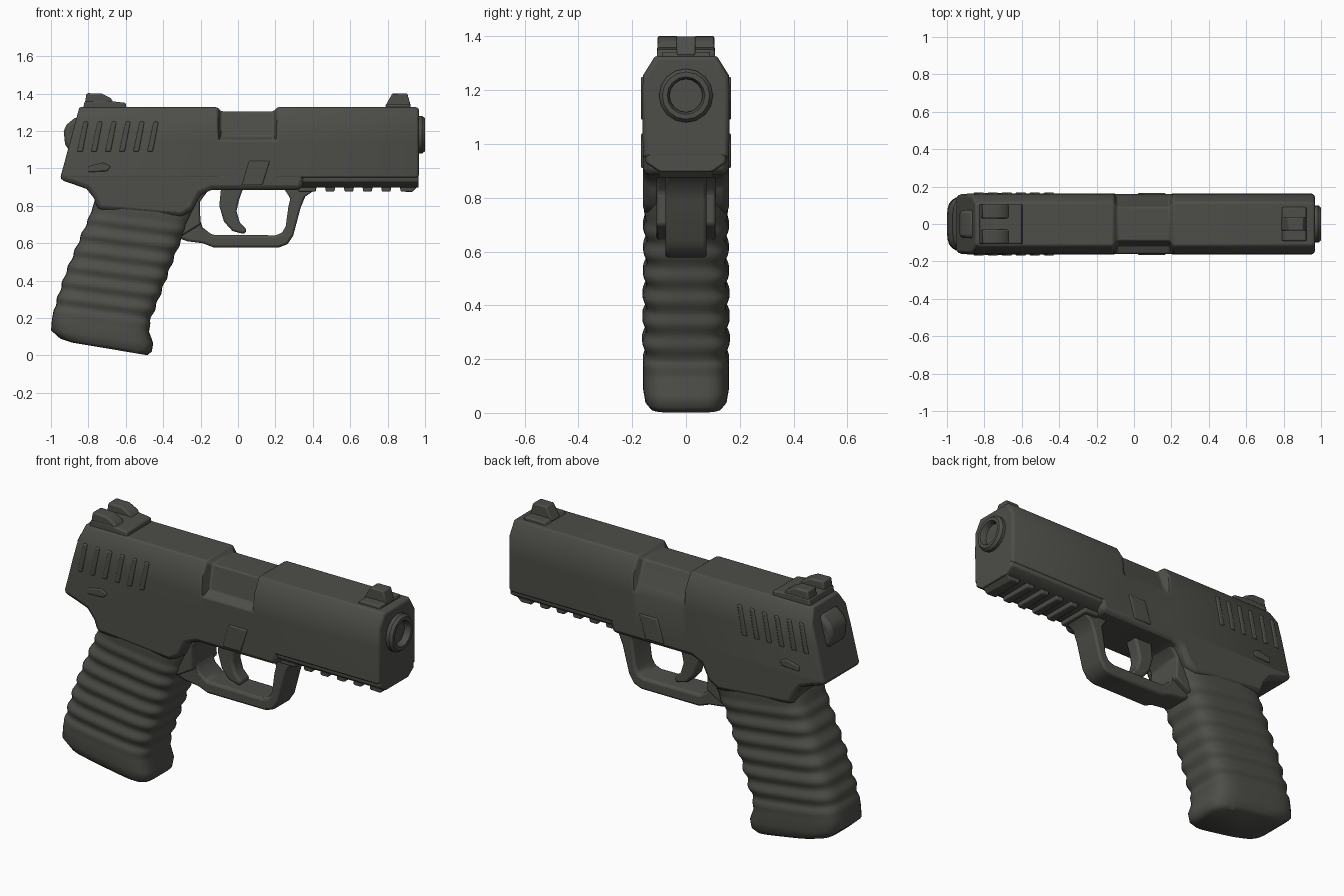
import bpy, bmesh, math

mat = bpy.data.materials.new("dark olive grey")
mat.diffuse_color = (0.075, 0.075, 0.066, 1)


def finish(name, bm, bevel=0.0, angle=35):
    bmesh.ops.remove_doubles(bm, verts=bm.verts, dist=1e-5)
    bmesh.ops.recalc_face_normals(bm, faces=bm.faces)
    me = bpy.data.meshes.new(name)
    bm.to_mesh(me)
    bm.free()
    me.materials.append(mat)
    ob = bpy.data.objects.new(name, me)
    bpy.context.collection.objects.link(ob)
    bpy.ops.object.select_all(action='DESELECT')
    ob.select_set(True)
    bpy.context.view_layer.objects.active = ob
    bpy.ops.object.shade_smooth_by_angle(angle=math.radians(angle))
    if bevel:
        mod = ob.modifiers.new("soft edges", 'BEVEL')
        mod.width, mod.segments, mod.limit_method = bevel, 2, 'ANGLE'
        mod.angle_limit = math.radians(35)
    return ob


def loft(name, rings, bevel=0.0, angle=35, cap=True):
    """Skin a list of closed 3D rings."""
    bm = bmesh.new()
    vr = [[bm.verts.new(p) for p in r] for r in rings]
    n = len(vr[0])
    for a, b in zip(vr, vr[1:]):
        for i in range(n):
            bm.faces.new((a[i], a[(i + 1) % n], b[(i + 1) % n], b[i]))
    if cap:
        bm.faces.new(vr[0])
        bm.faces.new(vr[-1])
    return finish(name, bm, bevel, angle)


def prism(name, profile, y0, y1, bevel=0.0, angle=35):
    """Extrude a side (x, z) profile across y."""
    return loft(name, [[(x, y, z) for x, z in profile] for y in (y0, y1)], bevel, angle)


def both(half):
    """Mirror half a (y, z) section."""
    return half + [(-y, z) for y, z in reversed(half)]


# Slide, with the ejection port as a sunken middle section
full = both([(0.16, 0.95), (0.163, 1.15), (0.16, 1.255), (0.115, 1.327)])
port = [(0.16, 0.95), (0.16, 1.15), (0.14, 1.18), (0.09, 1.305),
        (-0.09, 1.305), (-0.115, 1.17), (-0.16, 1.15), (-0.16, 0.95)]
nose = [(y * 0.94, 1.13 + (z - 1.13) * 0.97) for y, z in full]
at = lambda x, sec: [(x, y, z) for y, z in sec]
loft("slide", [[(-0.95 + (z - 0.95) * 0.27, y * 0.93, z) for y, z in full],
               [(-0.925 + (z - 0.95) * 0.27, y, z) for y, z in full],
               at(-0.11, full), at(-0.09, port), at(0.19, port), at(0.21, full),
               at(0.95, full), at(0.967, nose)], 0.008)

# Frame with the tang over the hand
prism("frame", [(-0.955, 0.94), (-0.88, 0.915), (-0.81, 0.89), (-0.77, 0.84), (-0.75, 0.78),
                (-0.30, 0.74), (-0.24, 0.78), (-0.20, 0.86), (-0.14, 0.885), (0.34, 0.885),
                (0.38, 1.04), (-0.92, 1.04)], -0.16, 0.16, 0.025)

# Dust cover with side rail, and the teeth below it
cover = both([(0.15, 1.06), (0.128, 1.0), (0.128, 0.975), (0.152, 0.955), (0.15, 0.93), (0.10, 0.897)])
loft("dust_cover", [at(0.28, cover), at(0.95, cover),
                    at(0.966, [(y * 0.95, z) for y, z in cover])], 0.005)
for i in range(6):
    x0 = 0.36 + i * 0.1
    w = 0.10 if i == 0 else 0.055
    x0 -= 0.045 if i == 0 else 0
    prism(f"rail_tooth_{i + 1}", [(x0, 0.93), (x0 + 0.01, 0.875), (x0 + w, 0.875),
                                  (x0 + w + 0.01, 0.93)], -0.10, 0.10, 0.006)
prism("rail_front_lip", [(0.89, 0.93), (0.89, 0.875), (0.93, 0.873), (0.964, 0.905), (0.964, 0.95)],
      -0.10, 0.10, 0.006)

# Grip: rounded rings with slanted ripples; (z, back x, front x, half width)
keys = [(0.035, -0.89, -0.485, 0.135), (0.055, -0.95, -0.46, 0.152), (0.10, -1.0, -0.453, 0.16),
        (0.16, -0.995, -0.475, 0.16), (0.22, -0.982, -0.468, 0.157), (0.40, -0.925, -0.40, 0.156),
        (0.60, -0.842, -0.325, 0.153), (0.72, -0.79, -0.27, 0.155),
        (0.82, -0.758, -0.225, 0.157), (0.93, -0.76, -0.18, 0.155)]


def grip_key(z):
    for a, b in zip(keys, keys[1:]):
        if z <= b[0] + 1e-6:
            t = (z - a[0]) / (b[0] - a[0])
            return [p + (q - p) * t for p, q in zip(a, b)]
    return keys[-1]


rings = []
levels = sorted({k[0] for k in keys} | {0.18 + i * 0.0125 for i in range(60)})
for z in levels:
    _, xb, xf, w = grip_key(z)
    fade = max(0, min(1, (z - 0.17) / 0.06, (0.76 - z) / 0.08))
    wave = 0.007 * fade * math.sin(z * 2 * math.pi / 0.085)
    cx, hx = (xb + xf) / 2, (xf - xb) / 2
    ring = []
    for i in range(40):
        t = 2 * math.pi * (i + 0.5) / 40
        c, s = math.cos(t), math.sin(t)
        px = math.copysign(abs(c) ** 0.45, c) * (hx + wave * 0.6)
        py = math.copysign(abs(s) ** 0.45, s) * (w + wave)
        ring.append((cx + px, py, z - 0.085 * px / hx * 0.4))
    rings.append(ring)
loft("grip", rings, 0, 50)

# Trigger guard: a band between an outer and an inner outline
outer = [(-0.36, 0.64), (-0.27, 0.61), (-0.19, 0.60), (-0.13, 0.577), (0.22, 0.577), (0.265, 0.595),
         (0.295, 0.64), (0.335, 0.79), (0.36, 0.85), (0.42, 0.89)]
inner = [(-0.29, 0.76), (-0.205, 0.73), (-0.19, 0.685), (-0.14, 0.645), (0.20, 0.642), (0.235, 0.655),
         (0.255, 0.69), (0.27, 0.80), (0.28, 0.84), (0.24, 0.90)]
loft("trigger_guard", [[(o[0], -0.077, o[1]), (o[0], 0.077, o[1]), (i[0], 0.077, i[1]), (i[0], -0.077, i[1])]
                       for o, i in zip(outer, inner)], 0.012)
prism("guard_root", [(-0.30, 0.64), (-0.20, 0.70), (-0.205, 0.82), (-0.16, 0.88), (-0.12, 0.90),
                     (-0.36, 0.90)], -0.11, 0.11, 0.02)

# Trigger
prism("trigger", [(-0.09, 0.90), (-0.10, 0.80), (-0.075, 0.715), (-0.03, 0.665), (0.035, 0.648),
                  (0.048, 0.672), (0.01, 0.71), (-0.008, 0.77), (0.005, 0.83), (0.03, 0.90)],
      -0.04, 0.04, 0.012)

# Barrel with an open bore
lathe = [(0.90, 0.10), (0.985, 0.10), (1.0, 0.088), (1.0, 0.07), (0.985, 0.062), (0.86, 0.058)]
loft("barrel", [[(x, r * math.cos(a), 1.18 + r * math.sin(a))
                 for a in [2 * math.pi * i / 16 for i in range(16)]] for x, r in lathe], 0, 30)

# Rear sight: base and two ears with a notch between
prism("rear_sight_base", [(-0.83, 1.31), (-0.82, 1.36), (-0.70, 1.362), (-0.60, 1.35), (-0.595, 1.31)],
      -0.108, 0.108, 0.008)
for s, side in ((-1, "left"), (1, "right")):
    ys = sorted((s * 0.03, s * 0.106))
    prism(f"rear_sight_ear_{side}", [(-0.82, 1.34), (-0.81, 1.402), (-0.73, 1.40), (-0.68, 1.375),
                                     (-0.66, 1.34)], *ys, 0.008)

# Front sight: low base and post
prism("front_sight_base", [(0.78, 1.31), (0.80, 1.343), (0.92, 1.343), (0.925, 1.31)], -0.09, 0.09, 0.006)
prism("front_sight_post", [(0.785, 1.33), (0.825, 1.40), (0.905, 1.40), (0.925, 1.33)], -0.035, 0.035, 0.006)

# Hammer bump on the back of the slide
prism("hammer", [(-0.90, 1.09), (-0.925, 1.13), (-0.932, 1.20), (-0.915, 1.235), (-0.86, 1.28), (-0.80, 1.2)],
      -0.075, 0.075, 0.02)

# Slanted grip ribs and control levers on both sides
for s, side in ((-1, "left"), (1, "right")):
    for i in range(6):
        x = -0.86 + i * 0.075
        ys = sorted((s * 0.15, s * 0.168))
        prism(f"slide_rib_{side}_{i + 1}", [(x, 1.09), (x + 0.03, 1.09), (x + 0.06, 1.25), (x + 0.035, 1.25)],
              *ys, 0.006)
    ys = sorted((s * 0.15, s * 0.167))
    prism(f"slide_lever_{side}", [(-0.80, 0.98), (-0.70, 0.985), (-0.68, 1.01), (-0.72, 1.03), (-0.80, 1.01)],
          *ys, 0.006)
    prism(f"takedown_plate_{side}", [(0.02, 0.91), (0.13, 0.91), (0.17, 1.04), (0.06, 1.04)], *ys, 0.006)
